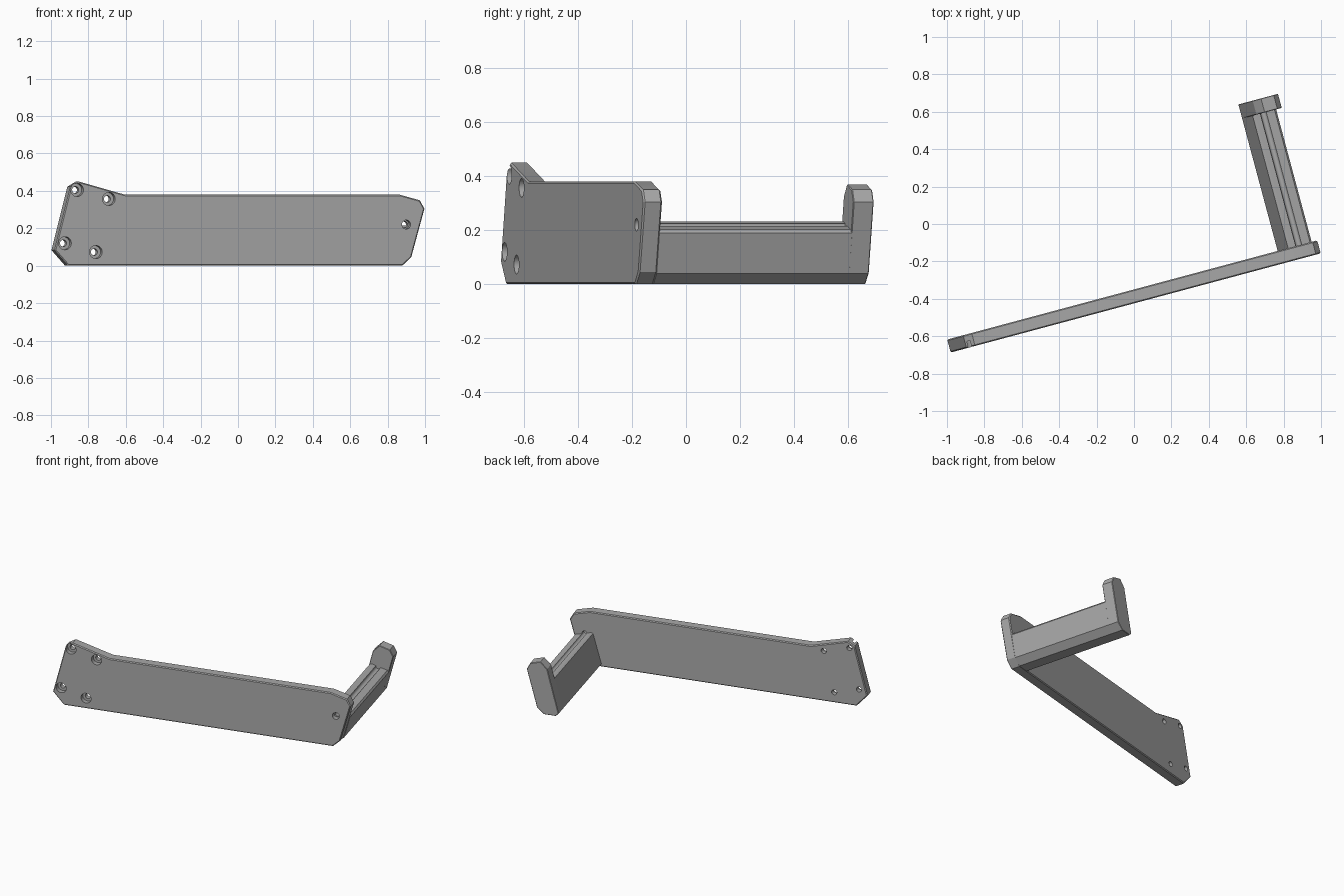
import bpy, bmesh, math
from mathutils import Matrix

if "Cube" in bpy.data.objects:
    bpy.data.objects.remove(bpy.data.objects["Cube"])

# Local frame: u along the plate, v through its thickness, z up; turned 15 degrees
FRAME = Matrix.Translation((-0.98, -0.687, 0)) @ Matrix.Rotation(math.radians(15), 4, 'Z')

grey = bpy.data.materials.new("grey plastic")
grey.diffuse_color = (0.40, 0.40, 0.40, 1)
grey.use_nodes = True
grey.node_tree.nodes["Principled BSDF"].inputs["Base Color"].default_value = grey.diffuse_color


def finish(name, bm):
    bmesh.ops.recalc_face_normals(bm, faces=bm.faces)
    mesh = bpy.data.meshes.new(name)
    bm.to_mesh(mesh)
    bm.free()
    mesh.materials.append(grey)
    ob = bpy.data.objects.new(name, mesh)
    ob.matrix_world = FRAME
    bpy.context.collection.objects.link(ob)
    return ob


def extrude_profile(name, pts, v0, v1, chamfer=0.0):
    """Extrude a (u, z) outline from v0 to v1, optionally chamfering both rims."""
    bm = bmesh.new()
    face = bm.faces.new([bm.verts.new((u, v0, z)) for u, z in pts])
    res = bmesh.ops.extrude_face_region(bm, geom=[face])
    for el in res["geom"]:
        if isinstance(el, bmesh.types.BMVert):
            el.co.y = v1
    if chamfer:
        rims = [e for e in bm.edges if abs(e.verts[0].co.y - e.verts[1].co.y) < 1e-6]
        bmesh.ops.bevel(bm, geom=rims, offset=chamfer, segments=1, affect='EDGES')
    return finish(name, bm)


def drill(ob, u, z, radius, v0, v1):
    """Cut a round hole running along v."""
    bm = bmesh.new()
    m = Matrix.Translation((u, (v0 + v1) / 2, z)) @ Matrix.Rotation(math.pi / 2, 4, 'X')
    bmesh.ops.create_cone(bm, cap_ends=True, segments=24, radius1=radius,
                          radius2=radius, depth=v1 - v0, matrix=m)
    cutter = finish("hole_cutter", bm)
    cutter.hide_render = True
    mod = ob.modifiers.new("hole", 'BOOLEAN')
    mod.operation, mod.solver, mod.object = 'DIFFERENCE', 'EXACT', cutter
    bpy.context.view_layer.objects.active = ob
    bpy.ops.object.modifier_apply(modifier=mod.name)
    bpy.data.objects.remove(cutter)


# Long mounting plate
plate = extrude_profile("mounting_plate", [
    (0, .083), (.075, 0), (1.925, 0), (1.975, .045), (2.048, .305),
    (2.022, .35), (1.91, .38), (.39, .38), (.135, .45), (.088, .423)], 0, .072, .006)

# Four counterbored screw holes at the left end
for u, z in [(.124, .405), (.300, .357), (.057, .12), (.228, .073)]:
    drill(plate, u, z, .035, -.05, .035)
    drill(plate, u, z, .018, -.05, .2)

# Leaning support bar
U = 1.829
bar = extrude_profile("support_bar", [
    (U, .02), (U + .02, 0), (U + .10, 0), (U + .148, .04),
    (U + .188, .19), (U + .179, .203), (U + .072, .232), (U + .058, .228)], .069, .81)

# Rod channel through the plate and along the top of the bar
drill(plate, 1.946, .22, .024, -.05, .035)
drill(plate, 1.946, .22, .017, -.05, .2)
drill(bar, 1.946, .22, .017, 0, .806)

# Upright end stop
extrude_profile("end_stop", [
    (U, .02), (U + .02, 0), (U + .10, 0), (U + .148, .04), (U + .219, .305),
    (U + .195, .35), (U + .125, .37), (U + .079, .325)], .805, .883, .003)

for ob in bpy.data.objects:
    ob.select_set(True)
bpy.ops.object.shade_smooth_by_angle(angle=math.radians(25))
